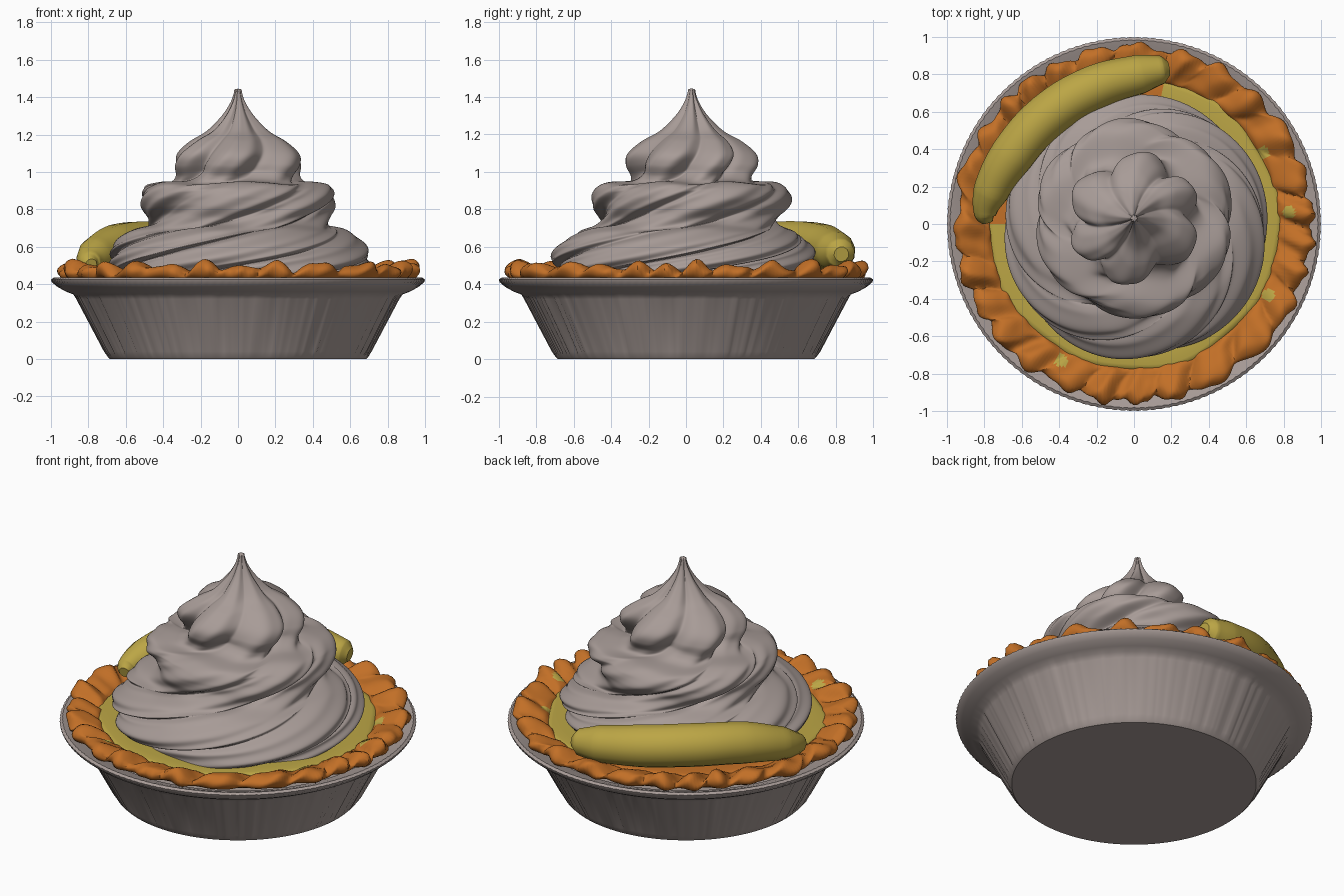
import bpy, bmesh, random
from math import sin, cos, pi, tau, atan2, radians, sqrt
from mathutils import Vector

cube = bpy.data.objects.get("Cube")
if cube:
    bpy.data.objects.remove(cube, do_unlink=True)
random.seed(4)


def material(name, rgb):
    m = bpy.data.materials.new(name)
    m.use_nodes = True
    m.diffuse_color = (*rgb, 1)
    bsdf = m.node_tree.nodes["Principled BSDF"]
    bsdf.inputs["Base Color"].default_value = (*rgb, 1)
    bsdf.inputs["Roughness"].default_value = 0.7
    return m


GREY = material("warm grey", (0.39, 0.33, 0.31))
YELLOW = material("banana yellow", (0.50, 0.38, 0.06))
ORANGE = material("baked orange", (0.54, 0.16, 0.02))


def smooth_path(pts, steps):
    """Points on a Catmull-Rom curve through the profile."""
    p = [Vector(q) for q in pts]
    p = [p[0]] + p + [p[-1]]
    out = []
    for a, b, c, d in zip(p, p[1:], p[2:], p[3:]):
        for i in range(steps):
            t = i / steps
            out.append(0.5 * (2 * b + (c - a) * t + (2 * a - 5 * b + 4 * c - d) * t * t
                              + (3 * b - a - 3 * c + d) * t ** 3))
    return out + [p[-1]]


def lathe(name, path, segs, shape, mats, angle=40, rule=None):
    """Spin a profile; shape(r, z, angle, t, index) places each vertex."""
    bm = bmesh.new()
    rings = []
    for k, (r, z) in enumerate(path):
        t = k / (len(path) - 1)
        rings.append([bm.verts.new(shape(r, z, tau * i / segs, t, i)) for i in range(segs)])
    for low, high in zip(rings, rings[1:]):
        for i in range(segs):
            j = (i + 1) % segs
            bm.faces.new((low[i], low[j], high[j], high[i]))
    bmesh.ops.remove_doubles(bm, verts=bm.verts, dist=0.0002)
    bmesh.ops.recalc_face_normals(bm, faces=bm.faces)
    if rule:
        for f in bm.faces:
            f.material_index = rule(f.calc_center_median())
    me = bpy.data.meshes.new(name)
    bm.to_mesh(me)
    bm.free()
    for m in mats:
        me.materials.append(m)
    ob = bpy.data.objects.new(name, me)
    bpy.context.collection.objects.link(ob)
    finish(ob, angle)


def finish(ob, angle):
    bpy.ops.object.select_all(action='DESELECT')
    ob.select_set(True)
    bpy.context.view_layer.objects.active = ob
    bpy.ops.object.shade_smooth_by_angle(angle=radians(angle))


# Foil pan with a crinkled wall and a finely serrated rim
PAN_SEGS = 300
crinkle = [random.gauss(0, 0.003) for _ in range(PAN_SEGS)]


def pan_shape(r, z, a, t, i):
    if 0.02 < z < 0.33 and r > 0.6:
        r += crinkle[i]
    elif r > 0.98:
        r -= 0.004 * (i % 2)
    return r * cos(a), r * sin(a), z


pan_profile = [(0, 0), (0.685, 0), (0.697, 0.012), (0.712, 0.04), (0.86, 0.32), (0.88, 0.345),
               (0.92, 0.36), (0.965, 0.385), (0.995, 0.41), (1.0, 0.425), (0.985, 0.435),
               (0.95, 0.425), (0.86, 0.39), (0.84, 0.32), (0.69, 0.03), (0, 0.02)]
lathe("foil_pan", pan_profile, PAN_SEGS, pan_shape, [GREY], 45)

# Ruffled crust with a few smears of filling on its inner slope
smears = [Vector(s) for s in ((0.83, 0.06), (0.69, 0.38), (0.72, -0.38), (-0.39, -0.73))]


def crust_shape(r, z, a, t, i):
    phase = 27 * a + 1.5 * sin(3 * a) + 1.1 * sin(5 * a + 1) + 6 * t
    wave = sin(phase) + 0.45 * sin(2 * phase + 3 * sin(4 * a))
    env = sin(pi * min(1, max(0, (t - 0.15) / 0.85)))
    r += 0.024 * env * wave + 0.008 * env * sin(11 * a + 2)
    z += 0.022 * env * (sin(phase + 1.3) + 0.45 * sin(17 * a) + 0.4 * sin(41 * a + 9 * t))
    return r * cos(a), r * sin(a), z


def crust_rule(c):
    return int(any((c.xy - s).length < 0.034 for s in smears) and c.z > 0.42)


crust_profile = smooth_path([(0.55, 0.425), (0.74, 0.43), (0.785, 0.455), (0.825, 0.468),
                             (0.875, 0.488), (0.92, 0.495), (0.95, 0.47), (0.935, 0.435),
                             (0.87, 0.41)], 4)
lathe("ruffled_crust", crust_profile, 324, crust_shape, [ORANGE, YELLOW], 50, crust_rule)


# Filling, bare where the banana rests against the crust
def filling_shape(r, z, a, t, i):
    r *= 1 + 0.010 * sin(9 * a) + 0.008 * sin(5 * a + 2)
    return r * cos(a), r * sin(a), z


lathe("filling", smooth_path([(0, 0.45), (0.4, 0.45), (0.7, 0.45), (0.775, 0.446), (0.795, 0.41)], 2),
      120, filling_shape, [YELLOW, ORANGE], 40, lambda c: int(1.34 < atan2(c.y, c.x) < 3.14))


# Whipped cream: three stacked tiers of twisting flutes ending in a peak
def cream_shape(r, z, a, t, i):
    twist = 4.6 * (1 - (1 - t) ** 2.4)
    phase = 6 * a + 0.7 * sin(2 * a + 1)
    lobe = sqrt(sin(phase / 2) ** 2 + 0.015)
    depth = 0.10 + 0.20 * min(1, max(0, (z - 0.9) / 0.1))
    r *= 1.025 - depth * (1 - lobe) + 0.010 * sin(3 * phase + 1.2 * sin(a))
    z += 0.016 * sin(phase + 0.8) * (1 - t) * min(1, r * 4)
    lean = min(1, max(0, (z - 0.45) / 0.4))
    a += twist
    return r * cos(a) + 0.012 * (1 - lean), r * sin(a) - 0.03 + 0.06 * lean, z


cream_profile = smooth_path([(0.62, 0.43), (0.675, 0.49), (0.69, 0.55), (0.655, 0.62), (0.58, 0.68),
                             (0.49, 0.71), (0.475, 0.76), (0.51, 0.82), (0.52, 0.88), (0.48, 0.935),
                             (0.36, 0.945), (0.33, 0.98), (0.35, 1.04), (0.335, 1.1),
                             (0.26, 1.165), (0.165, 1.22), (0.085, 1.3), (0.04, 1.37),
                             (0.022, 1.42), (0.018, 1.44), (0, 1.445)], 9)
lathe("whipped_cream", cream_profile, 252, cream_shape, [GREY], 60)

# Banana: a tapered tube along an arc, with blunt ends
curve = bpy.data.curves.new("banana", 'CURVE')
curve.dimensions = '3D'
curve.bevel_depth = 0.125
curve.bevel_resolution = 4
curve.resolution_u = 8
curve.use_fill_caps = True
curve.materials.append(YELLOW)
spine = [(-0.785, 0.01, 0.505, 0.25), (-0.795, 0.05, 0.515, 0.48), (-0.765, 0.17, 0.55, 0.78),
         (-0.65, 0.37, 0.60, 0.97), (-0.46, 0.58, 0.615, 1.0), (-0.21, 0.73, 0.60, 0.98),
         (0.03, 0.80, 0.575, 0.86), (0.15, 0.825, 0.565, 0.62), (0.185, 0.83, 0.56, 0.32)]
spline = curve.splines.new('BEZIER')
spline.bezier_points.add(len(spine) - 1)
for point, (x, y, z, radius) in zip(spline.bezier_points, spine):
    point.co = (x, y, z)
    point.radius = radius
    point.handle_left_type = point.handle_right_type = 'AUTO'
banana = bpy.data.objects.new("banana", curve)
bpy.context.collection.objects.link(banana)
bpy.ops.object.select_all(action='DESELECT')
banana.select_set(True)
bpy.context.view_layer.objects.active = banana
bpy.ops.object.convert(target='MESH')
finish(bpy.context.view_layer.objects.active, 50)
